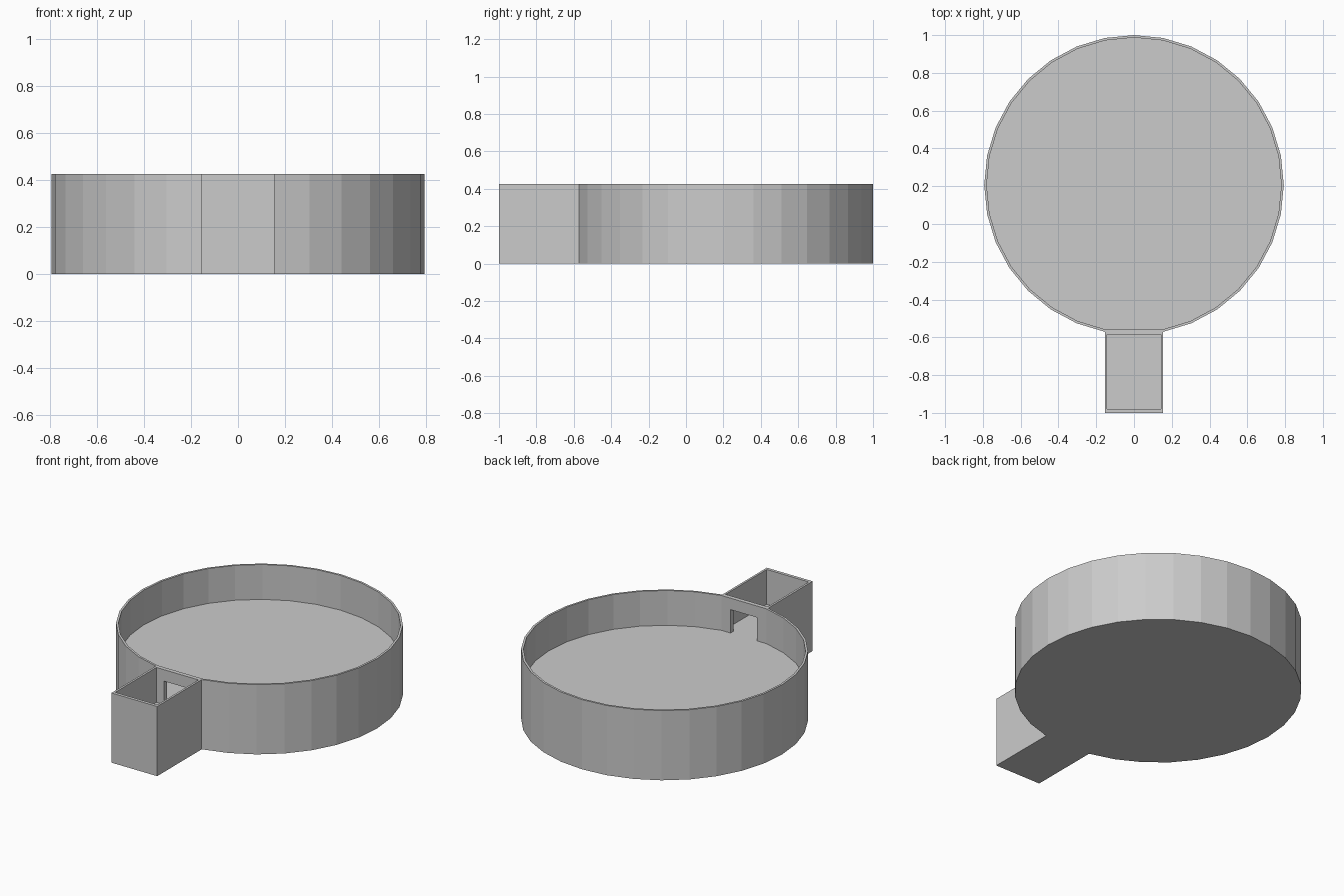
import bpy
import bmesh
from math import sin, cos, pi

cube = bpy.data.objects.get("Cube")
if cube:
    bpy.data.objects.remove(cube, do_unlink=True)

SIDES = 32
RADIUS = 0.793
CENTRE_Y = 1 - RADIUS
WALL = 0.013
HEIGHT = 0.425
FLOOR = HEIGHT / 2
STEP = 2 * pi / SIDES

grey = bpy.data.materials.new("light grey")
grey.use_nodes = True
colour = (0.6, 0.6, 0.6, 1)
grey.diffuse_color = colour
grey.node_tree.nodes["Principled BSDF"].inputs["Base Color"].default_value = colour


def ring(radius):
    """Basin outline with one flat double-width facet at the front."""
    return [(radius * sin(STEP * i), CENTRE_Y - radius * cos(STEP * i))
            for i in range(1, SIDES)]


def rectangle(half_x, y0, y1):
    return [(-half_x, y0), (half_x, y0), (half_x, y1), (-half_x, y1)]


def prism(name, outline, z0, z1):
    bm = bmesh.new()
    base = bm.faces.new([bm.verts.new((x, y, z0)) for x, y in outline])
    top = bmesh.ops.extrude_face_region(bm, geom=[base])["geom"]
    bmesh.ops.translate(bm, vec=(0, 0, z1 - z0),
                        verts=[v for v in top if isinstance(v, bmesh.types.BMVert)])
    bmesh.ops.recalc_face_normals(bm, faces=bm.faces)
    mesh = bpy.data.meshes.new(name)
    bm.to_mesh(mesh)
    bm.free()
    mesh.materials.append(grey)
    obj = bpy.data.objects.new(name, mesh)
    bpy.context.scene.collection.objects.link(obj)
    return obj


def cut(body, cutter):
    cutter.hide_render = True
    mod = body.modifiers.new("cut", "BOOLEAN")
    mod.operation = "DIFFERENCE"
    mod.solver = "EXACT"
    mod.object = cutter
    bpy.context.view_layer.objects.active = body
    bpy.ops.object.modifier_apply(modifier=mod.name)
    bpy.data.objects.remove(cutter, do_unlink=True)


# Round basin and square front box share one solid outline
outer = ring(RADIUS)
half_box = outer[0][0]
basin = prism("basin_with_box", outer + [(-half_box, -1), (half_box, -1)], 0, HEIGHT)

# Hollow of the basin, hollow of the box, and the doorway between them
inner = ring(RADIUS - WALL)
wall_y = inner[0][1]
box_back = wall_y - 2 * WALL
above = HEIGHT + 0.1
cut(basin, prism("basin_hollow", inner, FLOOR, above))
cut(basin, prism("box_hollow", rectangle(half_box - WALL, -1 + 1.5 * WALL, box_back),
                 FLOOR, above))
cut(basin, prism("doorway", rectangle(0.09, box_back - 0.05, wall_y + 0.05), FLOOR, 0.355))
